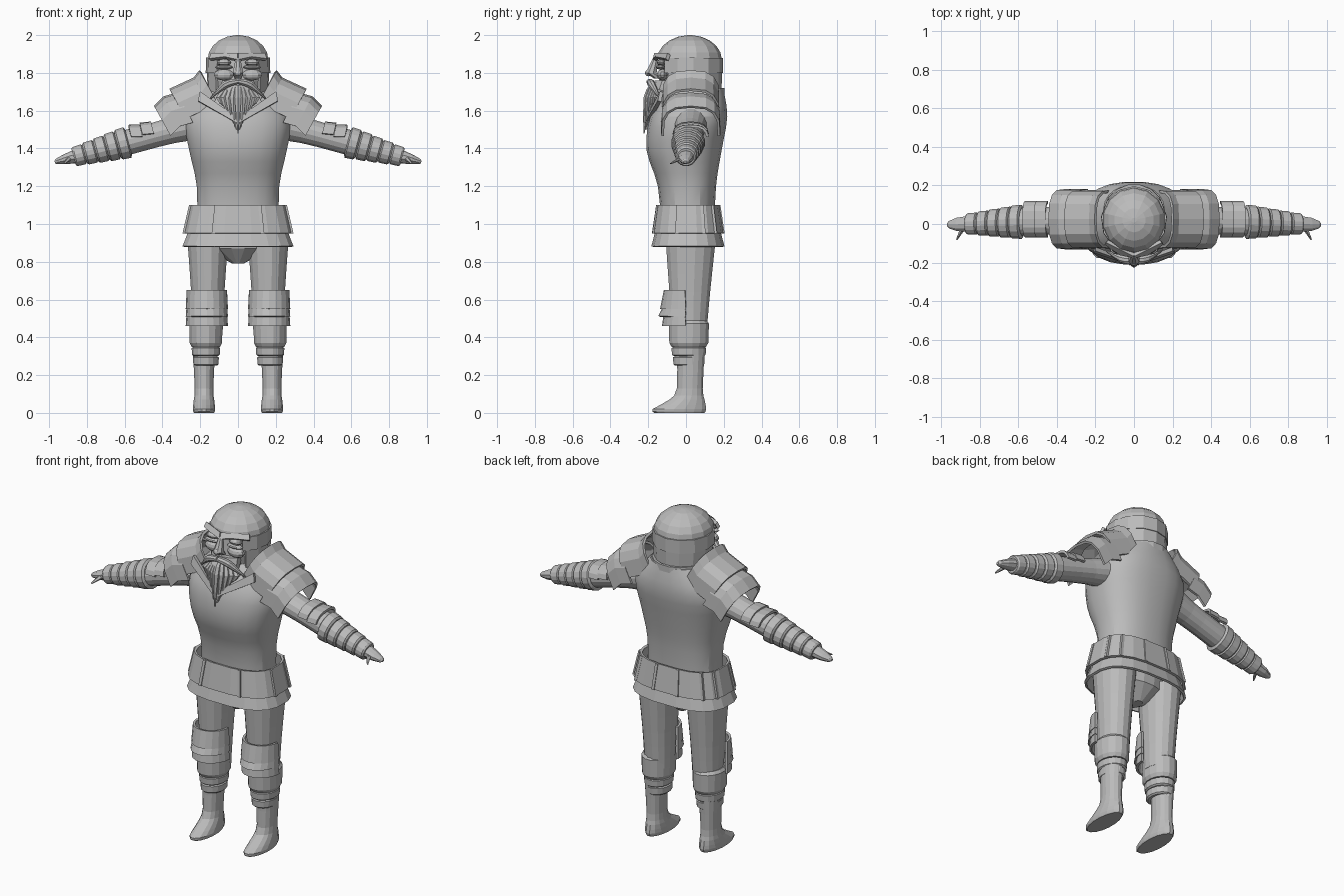
import bpy
import bmesh
from math import sin, cos, pi, radians
from mathutils import Vector, Matrix

default_cube = bpy.data.objects.get("Cube")
if default_cube:
    bpy.data.objects.remove(default_cube)

shade = (0.5, 0.5, 0.5, 1)
grey = bpy.data.materials.new("plain grey")
grey.use_nodes = True
grey.diffuse_color = shade
grey.node_tree.nodes["Principled BSDF"].inputs["Base Color"].default_value = shade


def finish(name, bm, mirror=False, thickness=0, smooth=False):
    """Turn a bmesh into a named grey object, optionally doubled across x."""
    bmesh.ops.recalc_face_normals(bm, faces=bm.faces)
    mesh = bpy.data.meshes.new(name)
    bm.to_mesh(mesh)
    bm.free()
    mesh.materials.append(grey)
    part = bpy.data.objects.new(name, mesh)
    bpy.context.collection.objects.link(part)
    if smooth:
        bpy.ops.object.select_all(action="DESELECT")
        part.select_set(True)
        bpy.context.view_layer.objects.active = part
        bpy.ops.object.shade_smooth_by_angle(angle=radians(20))
    if thickness:
        solidify = part.modifiers.new("thickness", "SOLIDIFY")
        solidify.thickness = thickness
        solidify.offset = 0
    if mirror:
        part.modifiers.new("mirror", "MIRROR").use_mirror_merge = False


def squarish(value, roundness):
    return (1 if value > 0 else -1) * abs(value) ** (2 / roundness)


def skin(bm, rows, closed=False):
    for lower, upper in zip(rows, rows[1:]):
        for i in range(len(lower) - (not closed)):
            j = (i + 1) % len(lower)
            bm.faces.new((lower[i], lower[j], upper[j], upper[i]))


def blend(rings, steps):
    """Insert rings along a smooth curve through the given ones."""
    if steps == 1:
        return rings
    keys = [Vector(ring) for ring in rings]
    keys = [keys[0]] + keys + [keys[-1]]
    result = []
    for before, start, end, after in zip(keys, keys[1:], keys[2:], keys[3:]):
        for step in range(steps):
            t = step / steps
            leave, arrive = (end - before) / 2, (after - start) / 2
            ease = t * t * (3 - 2 * t)
            result.append(start.lerp(end, ease) + leave * t * (1 - t) ** 2 - arrive * t * t * (1 - t))
    return result + [keys[-1]]


def loft(name, rings, sides=16, roundness=2, axis=(0, 0, 1), caps=True, steps=1, **options):
    """Skin rings of (x, y, z, radius across, radius along) set square to an axis."""
    direction = Vector(axis).normalized()
    across = Vector((1, 0, 0)) if direction.z > 0.9 else Vector((0, 1, 0))
    along = direction.cross(across).normalized()
    bm = bmesh.new()
    rows = []
    for x, y, z, wide, deep in blend(rings, steps):
        row = []
        for i in range(sides):
            turn = 2 * pi * (i + 0.5) / sides
            offset = across * wide * squarish(cos(turn), roundness)
            offset += along * deep * squarish(sin(turn), roundness)
            row.append(bm.verts.new(Vector((x, y, z)) + offset))
        rows.append(row)
    skin(bm, rows, closed=True)
    if caps:
        bm.faces.new(rows[0])
        bm.faces.new(rows[-1])
    finish(name, bm, **options)


def upright(name, rows, x=0, **options):
    """Loft from rows of (height, half width, front, back)."""
    rings = [(x, (front + back) / 2, z, width, (back - front) / 2) for z, width, front, back in rows]
    loft(name, rings, **options)


def wrap(name, rows, first, last, x=0, mirror=False):
    """Open band round part of an upright oval, from rows as above."""
    bm = bmesh.new()
    count = 10
    lines = []
    for z, width, front, back in rows:
        line = []
        for i in range(count + 1):
            turn = radians(first + (last - first) * i / count)
            y = (front + back) / 2 + (back - front) / 2 * sin(turn)
            line.append(bm.verts.new((x + width * cos(turn), y, z)))
        lines.append(line)
    skin(bm, lines)
    finish(name, bm, mirror=mirror, thickness=0.014)


def arch(name, crest, drop, width, sweep):
    """Curved plate hanging from a crest line of (x, z) points."""
    bm = bmesh.new()
    count = 8
    rows = []
    for x, z in crest:
        row = []
        for i in range(count + 1):
            turn = radians(sweep) * (2 * i / count - 1)
            fall = 1 - squarish(cos(turn), 2.8)
            y = 0.025 + width * squarish(sin(turn), 2.8)
            row.append(bm.verts.new((x + drop[0] * fall, y, z + drop[1] * fall)))
        rows.append(row)
    skin(bm, rows)
    finish(name, bm, mirror=True, thickness=0.014)


def plate(name, points, thickness=0.02):
    bm = bmesh.new()
    bm.faces.new([bm.verts.new(point) for point in points])
    finish(name, bm, mirror=True, thickness=thickness)


def ball(name, centre, size, mirror=True):
    bm = bmesh.new()
    place = Matrix.Translation(centre) @ Matrix.Diagonal((*size, 1))
    bmesh.ops.create_uvsphere(bm, u_segments=10, v_segments=6, radius=1, matrix=place)
    finish(name, bm, mirror=mirror)


# Torso and pelvis
upright("torso", [(.94, .22, -.13, .15), (1.2, .22, -.15, .16), (1.39, .26, -.21, .19),
                  (1.57, .28, -.19, .22), (1.71, .16, -.1, .2)],
        sides=24, roundness=2.4, steps=3, smooth=True)
upright("pelvis", [(1, .2, -.12, .14), (.87, .18, -.1, .13), (.79, .03, -.03, .06)])


# Skirt and flared belt with straps
def flare(name, top, bottom):
    rings = [(0, .01, z, width, width * .65) for z, width in (top, bottom)]
    loft(name, rings, sides=20, roundness=2.7, caps=False, thickness=.014)


flare("skirt", (.98, .25), (.88, .29))
flare("belt", (1.1, .25), (.95, .285))
for degrees in (-70, -12, 20, 45, 80):
    turn = radians(degrees)
    reach = Vector((squarish(cos(turn), 2.7), squarish(sin(turn), 2.7) * .65))
    rings = [(reach.x * width, reach.y * width + .01, z, .012, .012)
             for z, width in ((1.1, .255), (.95, .29))]
    loft("belt_strap", rings, sides=4, mirror=True)

# Legs: thighs, shin bands and boots
upright("thighs", [(.92, .11, -.11, .16), (.64, .09, -.09, .13), (.42, .08, -.07, .11)],
        x=.16, steps=3, mirror=True)
ridge = ((0, .86), (.12, 1), (.85, .97), (1, .85))
for top, height, width in ((.49, .14, .09), (.35, .05, .077), (.3, .05, .07)):
    rows = [(top - height * t, width * grow, .01 - width * 1.15 * grow, .02 + width * 1.15 * grow)
            for t, grow in ridge]
    upright("shin_band", rows, x=.17, mirror=True)
upright("boots", [(.32, .06, -.05, .1), (.13, .05, -.05, .09), (.07, .055, -.09, .1),
                  (.02, .06, -.18, .11), (0, .055, -.17, .1)], x=.18, steps=2, mirror=True)

# Knee plates, each one flaring outward toward its lower edge
for top, bottom, swell in ((.65, .55, .13), (.57, .51, .14), (.53, .46, .12)):
    wrap("knee_plate", [(top, .1, -.11, .1), (bottom, .105, -swell, swell)],
         180, 360, x=.165, mirror=True)


# Arms with ridged bracers, hands and thumbs
def arm_part(name, rows, **options):
    """Loft along the sloping arm from rows of (x, radius across, radius along)."""
    rings = [(x, .035 - x * .04, 1.59 - x * .27, wide, deep) for x, wide, deep in rows]
    loft(name, rings, axis=(.96, 0, -.26), mirror=True, **options)


arm_part("upper_arms", [(.15, .1, .1), (.35, .076, .07), (.6, .072, .068)], steps=3)
bracers = []
for i in range(5):
    radius = .09 - .008 * i
    bracers += [(.58 + .058 * (i + t), radius * grow, radius * grow * .95) for t, grow in ridge]
arm_part("bracers", bracers)
arm_part("hands", [(.84, .045, .04), (.92, .036, .026), (.96, .02, .015), (.97, .01, .007)], sides=10)
loft("thumbs", [(.89, -.02, 1.35, .02, .015), (.92, -.08, 1.32, .005, .005)],
     sides=6, axis=(.3, -.8, -.4), mirror=True)
for start, lift in ((.46, .01), (.52, .015)):
    crest = [(x, 1.59 - x * .27 + .07 + rise) for x, rise in ((start, 0), (start + .06, lift))]
    arch("elbow_plate", crest, drop=(-.02, -.08), width=.09, sweep=80)

# Layered shoulder plates, the upper one with a raised inner flange
hang = (-.07, -.13)
arch("upper_shoulder_plate", [(.2, 1.81), (.23, 1.77), (.36, 1.71)], hang, width=.145, sweep=95)
arch("lower_shoulder_plate", [(.32, 1.69), (.39, 1.67), (.44, 1.62)], hang, width=.15, sweep=95)

# Neckline trim and collar
plate("neckline_trim", [(0, -.21, 1.53), (0, -.2, 1.56), (.2, -.13, 1.7), (.21, -.14, 1.65)])
upright("collar", [(1.66, .17, -.12, .2), (1.72, .15, -.1, .2)], caps=False, thickness=.015)

# Head and faceted helmet
upright("head", [(1.62, .11, -.1, .12), (1.76, .14, -.14, .15), (1.88, .14, -.13, .16)], sides=14)
dome = [(1.87 + .13 * sin(turn), .165 * cos(turn), .02 - .173 * cos(turn), .02 + .17 * cos(turn))
        for turn in [pi * i / 10.5 for i in range(6)]]
upright("helmet_dome", dome, sides=14)
wrap("cheek_guard", [(1.88, .163, -.15, .19), (1.8, .165, -.15, .19)], -50, 230)
wrap("neck_guard", [(1.81, .16, -.14, .185), (1.69, .155, -.13, .18)], -45, 225)

# Brow, eyes, cheeks and nose
plate("brow_ridge", [(0, -.17, 1.865), (0, -.16, 1.9), (.14, -.09, 1.9), (.15, -.1, 1.87), (.07, -.155, 1.88)])
ball("eyes", (.075, -.13, 1.855), (.04, .025, .018))
ball("eye_pouches", (.075, -.135, 1.83), (.05, .025, .012))
ball("cheeks", (.075, -.125, 1.79), (.055, .03, .03))
loft("nose", [(0, -.15, 1.77, .02, .02), (0, -.185, 1.8, .03, .032), (0, -.16, 1.88, .013, .015)], sides=8)
ball("nose_tip", (0, -.2, 1.8), (.02, .017, .018), mirror=False)

# Moustache and layered beard locks
loft("moustache", [(0, -.19, 1.755, .02, .014), (.07, -.18, 1.735, .02, .02), (.15, -.135, 1.66, .003, .003)],
     sides=8, axis=(.9, .2, -.35), steps=3, mirror=True)
upright("beard", [(1.76, .09, -.165, -.05), (1.66, .085, -.2, -.08), (1.5, .01, -.215, -.19)],
        sides=10, steps=2)
for i in range(5):
    spread = i / 4
    tip = 1.48 + .14 * spread
    back = .05 * spread
    loft("beard_lock", [(.045 * spread, back - .18, 1.735, .014, .012),
                        (.1 * spread, back - .205, 1.67, .02, .02),
                        (.07 * spread, back - .222, tip, .003, .003)],
         sides=6, steps=2, mirror=True)
